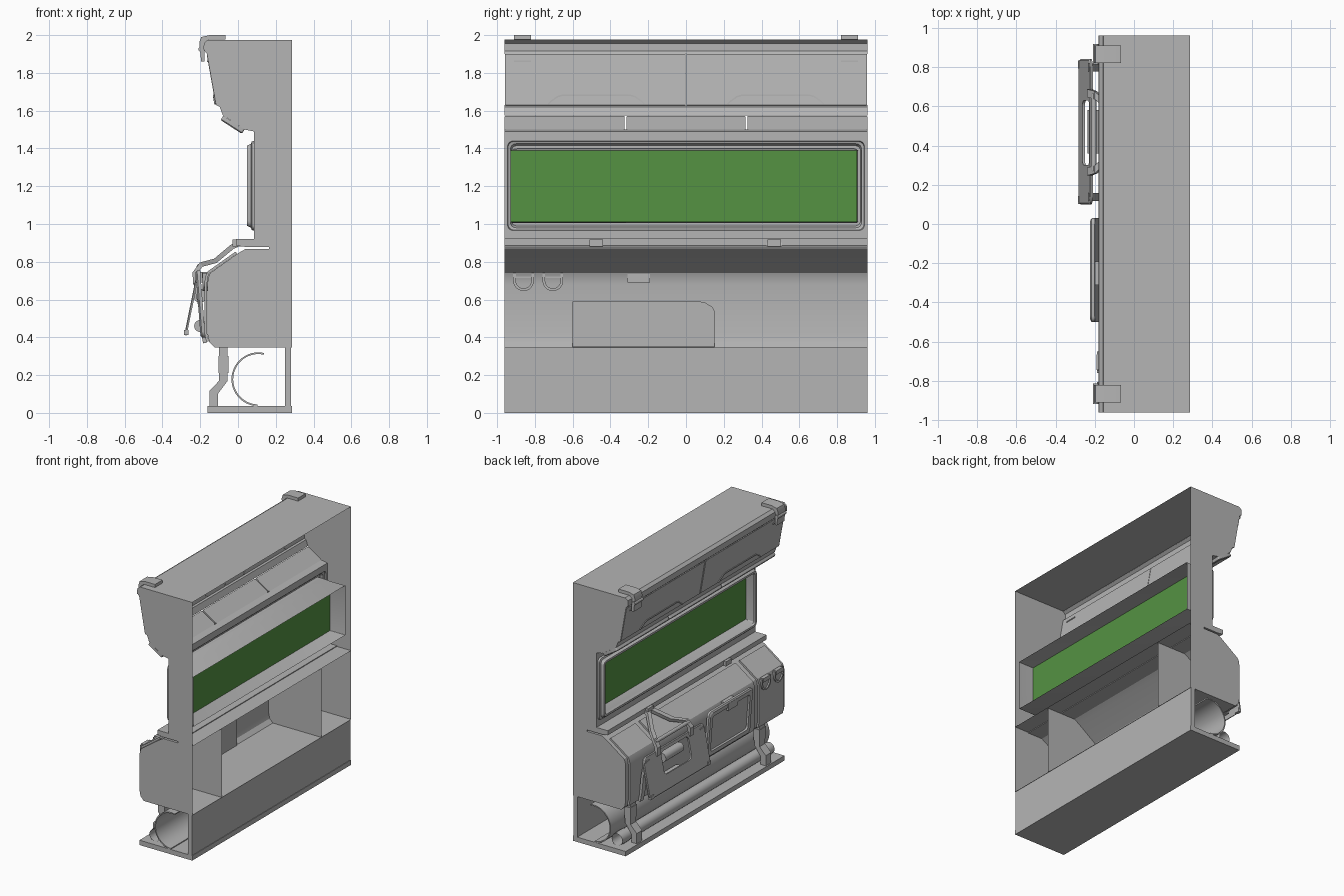
import bpy, bmesh, math
from mathutils import Vector as V

if "Cube" in bpy.data.objects:
    bpy.data.objects.remove(bpy.data.objects["Cube"])

def mesh(name, verts, faces):
    me = bpy.data.meshes.new(name)
    me.from_pydata([tuple(v) for v in verts], [], faces)
    bm = bmesh.new(); bm.from_mesh(me)
    bmesh.ops.recalc_face_normals(bm, faces=bm.faces)
    bm.to_mesh(me); bm.free()
    ob = bpy.data.objects.new(name, me)
    bpy.context.scene.collection.objects.link(ob)
    return ob

def prism(name, prof, y0, y1):
    """Solid extrusion of an xz profile along y."""
    n = len(prof)
    vs = [(x, y, z) for y in (y0, y1) for x, z in prof]
    fs = [(i, (i+1) % n, n+(i+1) % n, n+i) for i in range(n)]
    return mesh(name, vs, fs + [tuple(range(n)), tuple(range(n, 2*n))])

def box(name, x0, x1, y0, y1, z0, z1):
    return prism(name, [(x0, z0), (x1, z0), (x1, z1), (x0, z1)], y0, y1)

def strip(name, pts, w, t, axis=(0, 1, 0)):
    """Flat band of width w (along axis) and thickness t swept along pts."""
    pts = [V(p) for p in pts]; a = V(axis); vs = []; fs = []
    for i, p in enumerate(pts):
        tan = (pts[min(i+1, len(pts)-1)] - pts[max(i-1, 0)]).normalized()
        n = tan.cross(a).normalized()
        vs += [p+a*w/2+n*t/2, p-a*w/2+n*t/2, p-a*w/2-n*t/2, p+a*w/2-n*t/2]
    for i in range(len(pts)-1):
        b = 4*i
        fs += [(b+k, b+(k+1) % 4, b+4+(k+1) % 4, b+4+k) for k in range(4)]
    e = 4*len(pts)-4
    return mesh(name, vs, fs + [(0, 1, 2, 3), (e, e+1, e+2, e+3)])

def rings(name, p, q, loops, cap0=False, cap1=False):
    """Bridge rounded rectangles lying on the slope p(top)->q(bottom).
    Each loop: y0, y1, v0, v1 (along slope), radius, height above slope."""
    d = V((q[0]-p[0], 0, q[1]-p[1])).normalized()
    nrm = V((d.z, 0, -d.x)); o = V((p[0], 0, p[1])); vs = []; fs = []
    N = 20
    for y0, y1, v0, v1, r, h in loops:
        for c, (cy, cv) in enumerate([(y1-r, v1-r), (y0+r, v1-r), (y0+r, v0+r), (y1-r, v0+r)]):
            for k in range(5):
                a = math.pi/2*(c+k/4)
                vs.append(o+V((0, cy+r*math.cos(a), 0))+d*(cv+r*math.sin(a))+nrm*h)
    for l in range(len(loops)-1):
        fs += [(l*N+k, l*N+(k+1) % N, l*N+N+(k+1) % N, l*N+N+k) for k in range(N)]
    if cap0: fs.append(tuple(range(N)))
    if cap1: fs.append(tuple(range(len(vs)-N, len(vs))))
    return mesh(name, vs, fs)

def plate(name, p, q, y0, y1, t, r=.02, b=.006):
    L = (V(q)-V(p)).length
    return rings(name, p, q, [(y0, y1, 0, L, r, 0), (y0, y1, 0, L, r, t-b),
                 (y0+b, y1-b, b, L-b, r, t)], True, True)

def tube(name, x, z, r, y0, y1, caps=False, n=20):
    prof = [(x+r*math.cos(2*math.pi*i/n), z+r*math.sin(2*math.pi*i/n)) for i in range(n)]
    vs = [(a, y, c) for y in (y0, y1) for a, c in prof]
    fs = [(i, (i+1) % n, n+(i+1) % n, n+i) for i in range(n)]
    return mesh(name, vs, fs + ([tuple(range(n)), tuple(range(n, 2*n))] if caps else []))

# main shell: one profile, closed ends, open back; doors, lights and window fill the gaps
upper = [(.285, 1.975), (-.155, 1.975), (-.175, 1.955), (-.175, 1.915), (-.164, 1.9),
         (-.116, 1.63), (-.097, 1.62), (-.08, 1.575), (.035, 1.5), (.085, 1.49)]
ledge = [(.085, .92), (-.01, .92), (-.01, .885), (.04, .879), (.165, .879), (.165, .868), (.04, .868)]
lower = [(.0, .845), (-.148, .74), (-.158, .715), (-.162, .68), (-.162, .42), (-.152, .375),
         (-.125, .347), (.285, .347)]
prof = upper + ledge + lower
n = len(prof)
gaps = (4, 7, len(upper)-1)
mesh("shell", [(x, y, z) for y in (-.96, .96) for x, z in prof],
     [(i, i+1, n+i+1, n+i) for i in range(n-1) if i not in gaps] + [tuple(range(n)), tuple(range(n, 2*n))])

# window wall with opening, deep frame and green pane
rings("window_wall", (.085, 1.49), (.085, .92),
      [(-.96, .96, 0, .57, .001, 0), (-.945, .945, .05, .525, .03, 0)])
rings("window_frame", (.085, 1.49), (.085, .92),
      [(-.945, .945, .05, .525, .03, 0), (-.942, .942, .053, .522, .03, .012), (-.93, .93, .065, .51, .03, .016),
       (-.925, .925, .075, .5, .03, .037), (-.905, .905, .09, .485, .02, .037),
       (-.905, .905, .09, .485, .02, .02), (-.925, .91, .095, .485, .01, .01),
       (-.93, .905, .1, .48, .004, -.06), (-.93, .905, .1, .48, .004, -.19)])
glass = mesh("window_pane", [(.145, y, z) for y, z in ((-.93, 1.01), (.905, 1.01), (.905, 1.39), (-.93, 1.39))], [(0, 1, 2, 3)])

# shelf, dividers and inner panel of the lower cabinet
mesh("inner_shelf", [(.165, -.96, .873), (.285, -.96, .873), (.285, .96, .873), (.165, .96, .873)], [(0, 1, 2, 3)])
for i, y in enumerate((-.603, .6)):
    pts = [(.285, .868), (.04, .868)] + lower
    mesh(f"divider_{i}", [(x, y, z) for x, z in pts], [tuple(range(len(pts)))])
mesh("inner_panel", [(-.115, y, z) for y, z in ((-.6, .35), (.15, .35), (.15, .54), (.14, .56), (.1, .585),
     (.07, .59), (-.6, .59))], [tuple(range(7))])

# overhead doors, pulls, slots and clamps
dp, dq = V((-.154, 1.9)), V((-.106, 1.63))
for s in (-1, 1):
    plate(f"overhead_door_{s}", dp, dq, min(s*.002, s*.959), max(s*.002, s*.959), .012, .004, .004)
    c = s*.475
    o = dq + (dp-dq)*.02; e = dq + (dp-dq)*.19
    pull = [(c-.255, 0), (c-.24, .3), (c-.205, .85), (c-.18, 1), (c+.18, 1), (c+.205, .85), (c+.24, .3), (c+.255, 0)]
    strip(f"door_pull_{s}", [(o.x+(e.x-o.x)*k-.007, y, o.y+(e.y-o.y)*k) for y, k in pull], .022, .008, (1, 0, 0))
    c = s*.865
    prism(f"top_clamp_{s}", [(-.065, 1.976), (-.065, 2.0), (-.15, 2.0), (-.195, 1.99), (-.205, 1.96), (-.195, 1.86),
          (-.178, 1.86), (-.178, 1.955), (-.155, 1.976)], c-.045, c+.045)
    tube(f"clamp_pin_{s}", -.196, 1.925, .014, c-.052, c+.052, True, 12)
    box(f"clamp_slot_{s}", -.165, -.143, c-.045, c+.045, 1.858, 1.866)
strip("cornice", [(-.157, 0, 1.974), (-.177, 0, 1.957), (-.179, 0, 1.94), (-.178, 0, 1.915)], 1.92, .006)

# three light panels under the overhead cabinet
for i, (a, b) in enumerate(((-.96, -.325), (-.315, .315), (.325, .96))):
    plate(f"light_panel_{i}", (-.078, 1.573), (.035, 1.5), a, b, .027, .01)

# raised skin panels on the lower cabinet
skin = lower[:-1]
for i, (a, b) in enumerate(((-.93, -.63), (-.58, .58), (.63, .93))):
    strip(f"cabinet_panel_{i}", [(x-.009, (a+b)/2, z+.003) for x, z in skin[:-1]], b-a, .014)

# base: floor slab, rear board, curved duct cover, rail and its brackets
box("floor_slab", -.162, .285, -.96, .96, 0, .037)
box("rear_board", .248, .281, -.96, .96, .037, .347)
arc = [math.radians(78+(268-78)*i/24) for i in range(25)]
strip("duct_cover", [(.108+.138*math.cos(a), 0, .178+.138*math.sin(a)) for a in arc], 1.92, .009)
tube("floor_rail", -.06, .085, .045, -.92, .92)
for s in (-1, 1):
    prism(f"rail_bracket_{s}", [(-.152, .037), (-.107, .037), (-.107, .1), (-.055, .17), (-.055, .347), (-.1, .347),
          (-.1, .17), (-.152, .115)], s*.78-.033, s*.78+.033)
    box(f"bracket_collar_{s}", -.104, -.051, s*.78-.038, s*.78+.038, .21, .3)
    tube(f"rail_sleeve_{s}", -.06, .085, .048, s*.86-.04, s*.86+.04)

# hinge tabs on the ledge
for i, y in enumerate((-.475, .467)):
    box(f"ledge_tab_{i}", -.03, .05, y-.035, y+.035, .882, .917)

# folding seat: back plate with opening, splayed arms, legs and pads
sp, sq = (-.21, .715), (-.272, .41)
L = (V(sq)-V(sp)).length
rings("seat_plate", sp, sq, [(.3, .63, .03, .2, .03, 0), (.1, .84, 0, L, .04, 0), (.1, .84, 0, L, .04, .008),
      (.106, .834, .006, L-.006, .04, .013), (.3, .63, .03, .2, .03, .013), (.3, .63, .03, .2, .03, 0)])
for s in (-1, 1):
    y = .467
    strip(f"seat_arm_{s}", [(-.005, y+s*.02, .89), (-.03, y+s*.03, .88), (-.12, y+s*.12, .805), (-.195, y+s*.19, .785),
          (-.228, y+s*.2, .74), (-.225, y+s*.2, .68)], .04, .026)
    strip(f"seat_leg_{s}", [(-.225, y+s*.33, .69), (-.2, y+s*.33, .56), (-.19, y+s*.33, .45), (-.175, y+s*.33, .37)], .04, .02)
    box(f"seat_flange_{s}", -.285, -.262, y+s*.345-.02, y+s*.345+.02, .412, .44)
tube("seat_bar", -.205, .775, .014, .27, .665, True, 12)
tube("seat_roller_upper", -.2, .62, .036, .36, .58, True)
tube("seat_roller_lower", -.2, .46, .032, .38, .56, True)

# framed display next to the seat
tp, tq = (-.205, .755), (-.178, .4)
L = (V(tq)-V(tp)).length
rings("display", tp, tq, [(-.5, .03, 0, L, .03, -.005), (-.5, .03, 0, L, .03, .012), (-.49, .02, .01, L-.01, .03, .02),
      (-.46, -.01, .04, L-.04, .02, .02), (-.455, -.015, .045, L-.045, .02, .008)], True, True)
box("display_latch", -.225, -.15, -.31, -.19, .69, .745)

# two hanging hooks
for i, y in enumerate((-.86, -.705)):
    pts = [(-.168, y-.048, .74)] + [(-.168, y-.048*math.cos(math.pi*k/10), .7-.048*math.sin(math.pi*k/10))
           for k in range(11)] + [(-.168, y+.048, .74)]
    strip(f"hook_{i}", pts, .04, .014, (1, 0, 0))
    box(f"hook_mount_{i}", -.19, -.155, y-.04, y+.04, .715, .745)

# materials: mid-grey body and green glass; smooth only the rounded surfaces
for name, col in (("body_grey", (.46, .46, .46, 1)), ("green_glass", (.09, .29, .055, 1))):
    bpy.data.materials.new(name).diffuse_color = col
for ob in bpy.context.scene.objects:
    ob.data.materials.append(bpy.data.materials["green_glass" if ob == glass else "body_grey"])
    ob.select_set(True)
    bpy.context.view_layer.objects.active = ob
bpy.ops.object.shade_smooth_by_angle(angle=math.radians(25))

for m in bpy.data.materials:
    if m.users and not m.is_grease_pencil:
        m.use_nodes = True
        m.node_tree.nodes["Principled BSDF"].inputs["Base Color"].default_value = m.diffuse_color
